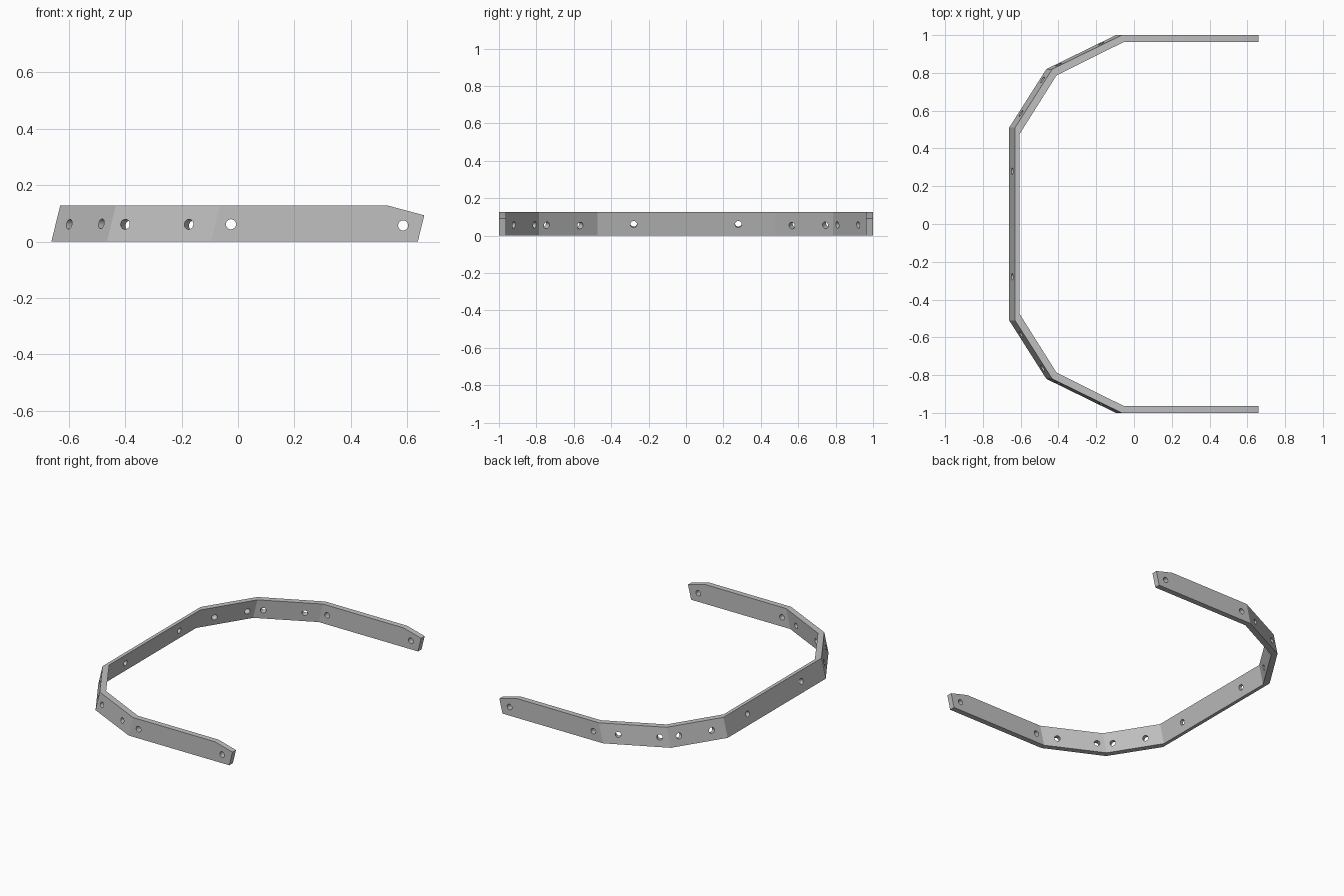
import bpy, bmesh
from mathutils import Vector

cube = bpy.data.objects.get("Cube")
if cube:
    bpy.data.objects.remove(cube)

HEIGHT, LEAN = 0.127, 0.245   # band height, x lean per unit of z

grey = bpy.data.materials.new("light_grey")
grey.use_nodes = True
colour = (0.53, 0.53, 0.53, 1)
grey.diffuse_color = colour
grey.node_tree.nodes["Principled BSDF"].inputs["Base Color"].default_value = colour


def mirrored(points):
    """Continue a path from the +y half round to the -y half."""
    return points + [(x, -y) for x, y in reversed(points)]


# Footprint of the band: outer and inner edges on the ground
outer = mirrored([(0.637, 1), (-0.096, 1), (-0.464, 0.82), (-0.661, 0.51)])
inner = mirrored([(0.637, 0.963), (-0.086, 0.963), (-0.441, 0.787), (-0.638, 0.474)])

bm = bmesh.new()
vo = [bm.verts.new((x, y, 0)) for x, y in outer]
vi = [bm.verts.new((x, y, 0)) for x, y in inner]
for i in range(len(vo) - 1):
    bm.faces.new((vo[i], vo[i + 1], vi[i + 1], vi[i]))

# Raise the footprint along the leaning direction
top = bmesh.ops.extrude_face_region(bm, geom=bm.faces[:])["geom"]
bmesh.ops.translate(bm, vec=(LEAN * HEIGHT, 0, HEIGHT),
                    verts=[g for g in top if isinstance(g, bmesh.types.BMVert)])

# Sloping tips on the two arms
bmesh.ops.bisect_plane(bm, geom=bm.verts[:] + bm.edges[:] + bm.faces[:],
                       plane_co=(0.532, 0, HEIGHT), plane_no=(0.035, 0, 0.13),
                       clear_outer=True)
bmesh.ops.holes_fill(bm, edges=[e for e in bm.edges if e.is_boundary])
bmesh.ops.recalc_face_normals(bm, faces=bm.faces[:])
mesh = bpy.data.meshes.new("curved_band")
bm.to_mesh(mesh)
bm.free()
band = bpy.data.objects.new("curved_band", mesh)
bpy.context.collection.objects.link(band)
mesh.materials.append(grey)

# Bolt holes: x, y, z on the outer wall, and the wall's outward direction
holes = [(0.585, 1, 0.057, 0, 1), (-0.025, 1, 0.061, 0, 1),
         (-0.175, 0.956, 0.061, -0.44, 0.9), (-0.40, 0.845, 0.061, -0.44, 0.9),
         (-0.485, 0.765, 0.063, -0.844, 0.536), (-0.597, 0.585, 0.061, -0.844, 0.536),
         (-0.646, 0.28, 0.066, -1, 0)]
bm = bmesh.new()
for x, y, z, nx, ny in holes:
    for side in (1, -1):
        axis = Vector((nx, ny * side, -LEAN * nx))
        turn = axis.to_track_quat('Z', 'Y').to_matrix().to_4x4()
        turn.translation = (x, y * side, z)
        bmesh.ops.create_cone(bm, cap_ends=True, segments=20, radius1=0.018,
                              radius2=0.018, depth=0.13, matrix=turn)
cut_mesh = bpy.data.meshes.new("hole_cutter")
bm.to_mesh(cut_mesh)
bm.free()
cut_mesh.materials.append(grey)
cutter = bpy.data.objects.new("hole_cutter", cut_mesh)
bpy.context.collection.objects.link(cutter)

# Apply the cut, then drop the cutter
cut = band.modifiers.new("bolt_holes", 'BOOLEAN')
cut.operation, cut.solver, cut.object = 'DIFFERENCE', 'EXACT', cutter
bpy.context.view_layer.objects.active = band
band.select_set(True)
bpy.ops.object.modifier_apply(modifier=cut.name)
bpy.data.objects.remove(cutter)
bpy.ops.object.shade_smooth_by_angle(angle=0.35)
